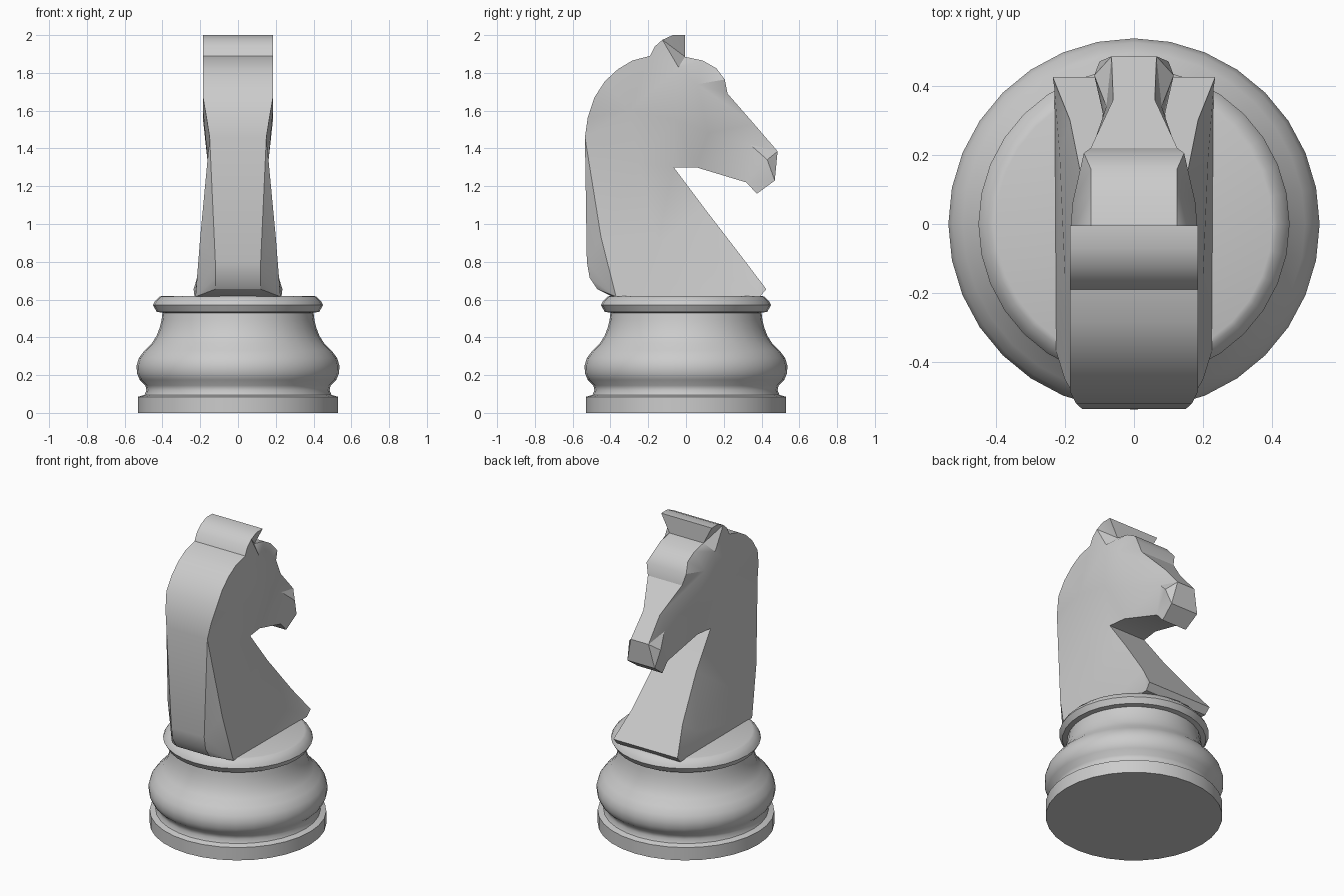
import bpy, bmesh, math
from mathutils import Vector, Matrix
from mathutils.geometry import delaunay_2d_cdt

default_cube = bpy.data.objects.get("Cube")
if default_cube:
    bpy.data.objects.remove(default_cube, do_unlink=True)

# One plain grey for the whole piece
grey = bpy.data.materials.new("light_grey")
grey.use_nodes = True
colour = (0.6, 0.6, 0.6, 1)
grey.diffuse_color = colour
for node in grey.node_tree.nodes:
    if node.type == "BSDF_PRINCIPLED":
        node.inputs["Base Color"].default_value = colour


def finish_object(name, bm, angle):
    """Turn a bmesh into a named, shaded object with the grey material."""
    bmesh.ops.recalc_face_normals(bm, faces=bm.faces[:])
    mesh = bpy.data.meshes.new(name)
    bm.to_mesh(mesh)
    bm.free()
    mesh.materials.append(grey)
    obj = bpy.data.objects.new(name, mesh)
    bpy.context.collection.objects.link(obj)
    bpy.ops.object.select_all(action="DESELECT")
    obj.select_set(True)
    bpy.context.view_layer.objects.active = obj
    bpy.ops.object.shade_smooth_by_angle(angle=math.radians(angle))
    return obj


def build_turned_part(name, profile, sides):
    """Spin a (radius, height) profile around the z axis, with flat caps."""
    bm = bmesh.new()
    rings = []
    for radius, height in profile:
        start = Vector((radius, 0, height))
        rings.append([
            bm.verts.new(Matrix.Rotation(math.tau * s / sides, 3, "Z") @ start)
            for s in range(sides)
        ])
    for low, high in zip(rings, rings[1:]):
        for s in range(sides):
            t = (s + 1) % sides
            bm.faces.new((low[s], low[t], high[t], high[s]))
    bm.faces.new(rings[0])
    bm.faces.new(rings[-1])
    return finish_object(name, bm, angle=35)


def build_carved_part(name, outline, inner, creases):
    """Make both sides from (y, z, half width) points and join their rims."""
    points = outline + inner
    count = len(outline)
    flat = [Vector((y, z)) for y, z, width in points]
    result = delaunay_2d_cdt(flat, creases, [list(range(count))], 1, 1e-5)
    triangles, origins = result[2], result[3]
    bm = bmesh.new()
    left = [bm.verts.new((width, y, z)) for y, z, width in points]
    right = [bm.verts.new((-width, y, z)) for y, z, width in points]
    for triangle in triangles:
        corners = [origins[v][0] for v in triangle]
        for side in (left, right):
            bm.faces.new([side[c] for c in corners])
    for i in range(count):
        j = (i + 1) % count
        bm.faces.new((left[i], left[j], right[j], right[i]))
    return finish_object(name, bm, angle=28)


# Turned base: plinth, groove, round belly, waist and collar
base_profile = [
    (.53, 0), (.53, .085), (.495, .095), (.485, .12), (.49, .145),
    (.52, .175), (.535, .21), (.537, .25), (.525, .29), (.495, .33),
    (.455, .37), (.43, .41), (.415, .45), (.405, .49), (.4, .53),
    (.43, .535), (.45, .57), (.44, .59), (.415, .615), (.4, .62),
]
build_turned_part("turned_base", base_profile, sides=32)

# Horse silhouette, section by section, as (y, z, half width)
back = [
    (-.37, .615, .225), (-.39, .615, .12), (-.47, .655, .12),
    (-.51, .715, .12), (-.525, .8, .12), (-.535, 1.46, .15),
    (-.52, 1.565, .167), (-.485, 1.67, .185), (-.43, 1.755, .185),
    (-.36, 1.82, .185), (-.285, 1.865, .185), (-.19, 1.89, .185),
]
ear = [
    (-.165, 1.94, .185), (-.125, 1.975, .185), (-.07, 2, .185),
    (-.005, 2, .185), (-.005, 1.885, .125),
]
face = [
    (.09, 1.865, .125), (.16, 1.825, .125), (.205, 1.765, .145),
    (.22, 1.69, .125), (.36, 1.53, .06), (.485, 1.385, .065),
    (.47, 1.23, .1), (.375, 1.16, .09), (.32, 1.22, .09),
    (.055, 1.3, .12),
]
chest = [
    (-.065, 1.3, .135), (.1, 1.08, .145), (.3, .82, .185),
    (.425, .655, .235), (.39, .615, .23),
]

# Points shaping the flanks, neck, cheeks and muzzle
flank = [(-.45, .93, .2), (.2, .74, .215), (-.15, .9, .2)]
neck = [(-.25, 1.32, .16)]
cheek = [
    (-.05, 1.55, .185), (-.3, 1.6, .185), (-.04, 1.83, .185),
    (.06, 1.74, .178), (.12, 1.48, .155),
]
muzzle = [(.43, 1.34, .115), (.34, 1.42, .08)]

outline = back + ear + face + chest
inner = flank + neck + cheek + muzzle


def index(point):
    return (outline + inner).index(point)


# Keep the edges of the back chamfer and the eye hollow
creases = [
    (index(back[5]), index(flank[0])),
    (index(flank[0]), index(back[0])),
    (index(cheek[3]), index(face[3])),
    (index(cheek[3]), index(face[4])),
]
build_carved_part("horse_head", outline, inner, creases)
